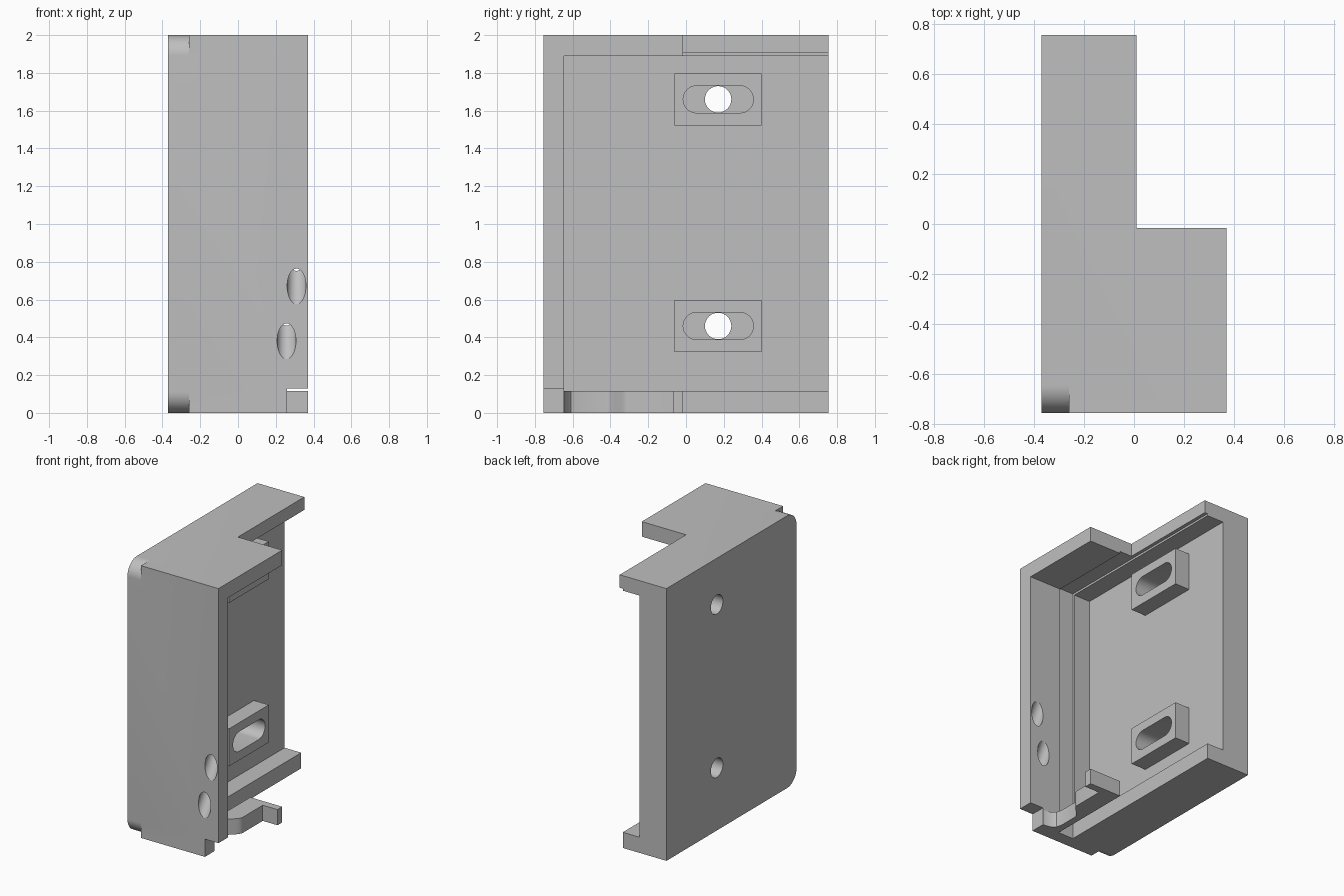
import bpy, bmesh, math
from mathutils import Vector

cube = bpy.data.objects.get("Cube")
if cube:
    bpy.data.objects.remove(cube, do_unlink=True)

grey = bpy.data.materials.new("plain grey")
grey.use_nodes = True
colour = (0.52, 0.52, 0.52, 1)
grey.diffuse_color = colour
grey.node_tree.nodes["Principled BSDF"].inputs["Base Color"].default_value = colour


def prism(name, points, low, high, axis="z"):
    """Extrude a flat outline: (x, y) along z, or (y, z) along x."""
    def place(p, t):
        return (p[0], p[1], t) if axis == "z" else (t, p[0], p[1])
    bm = bmesh.new()
    a = [bm.verts.new(place(p, low)) for p in points]
    b = [bm.verts.new(place(p, high)) for p in points]
    bm.faces.new(a)
    bm.faces.new(b)
    for i in range(len(a)):
        j = (i + 1) % len(a)
        bm.faces.new((a[i], a[j], b[j], b[i]))
    bmesh.ops.recalc_face_normals(bm, faces=bm.faces)
    mesh = bpy.data.meshes.new(name)
    bm.to_mesh(mesh)
    bm.free()
    mesh.materials.append(grey)
    ob = bpy.data.objects.new(name, mesh)
    bpy.context.scene.collection.objects.link(ob)
    return ob


def box(name, x, y, z):
    return prism(name, [(x[0], y[0]), (x[1], y[0]), (x[1], y[1]), (x[0], y[1])], *z)


def arc(cy, cz, r, start, end, n=16):
    angles = [math.radians(start + (end - start) * i / n) for i in range(n + 1)]
    return [(cy + r * math.cos(t), cz + r * math.sin(t)) for t in angles]


def combine(target, tool, operation="DIFFERENCE"):
    """Apply a boolean and remove the helper."""
    tool.hide_render = True
    mod = target.modifiers.new("bool", "BOOLEAN")
    mod.operation, mod.object, mod.solver = operation, tool, "EXACT"
    bpy.context.view_layer.update()
    graph = bpy.context.evaluated_depsgraph_get()
    mesh = bpy.data.meshes.new_from_object(target.evaluated_get(graph))
    target.modifiers.clear()
    target.data = mesh
    bpy.data.objects.remove(tool, do_unlink=True)


# Stepped housing block
L, F, B, S = -0.37, -0.755, 0.755, -0.015
housing = prism("housing", [(L, F), (0.37, F), (0.37, S), (0.01, S), (0.01, B), (L, B)], 0, 2)

# Hollow interior, panel groove, open underside and front notch
FAR = 1.2
combine(housing, box("cavity", (-0.15, FAR), (-0.645, FAR), (0.115, 1.89)))
combine(housing, box("groove", (-0.015, 0.11), (-0.66, FAR), (-FAR, 1.905)))
combine(housing, box("underside", (0.1, FAR), (-0.645, FAR), (-FAR, 0.13)))
combine(housing, box("notch", (0.26, FAR), (-FAR, -0.6), (-FAR, 0.13)))

# Rounded front corners on the back plate edge
R = 0.11
for zc, start, end, out in ((R, 180, 270, -0.05), (2 - R, 180, 90, 2.05)):
    edge = arc(F + R, zc, R, start, end)
    outline = edge + [(F + R, out), (F - 0.05, out), (F - 0.05, zc)]
    combine(housing, prism("corner", outline, L - 0.1, -0.26, "x"))

# Mounting bosses with slots and screw holes
for z in (0.46, 1.66):
    combine(housing, box("boss", (-0.2, -0.03), (-0.06, 0.4), (z - 0.138, z + 0.138)), "UNION")
    slot = arc(0.285, z, 0.072, -90, 90) + arc(0.057, z, 0.072, 90, 270)
    combine(housing, prism("slot", slot, -0.26, 0.1, "x"))
    combine(housing, prism("screw_hole", arc(0.17, z, 0.07, 0, 348.75, 31), -0.6, 0.1, "x"))

# Slanted cable holes through the front wall
for x, z in ((0.31, 0.67), (0.257, 0.38)):
    drill = prism("drill", arc(0, 0, 0.05, 0, 348.75, 31), -0.3, 0.5)
    direction = Vector((0, math.cos(math.radians(58)), math.sin(math.radians(58))))
    drill.rotation_euler = direction.to_track_quat("Z", "Y").to_euler()
    drill.location = (x, F, z)
    combine(housing, drill)

# Springy clip along the open bottom edge, ending in a tab
wave = []
for i in range(13):
    t = i / 12
    wave.append((0.205 - 0.045 * math.cos(math.pi * t), -0.43 + 0.13 * t))
clip = [(0.11, -0.66), (0.25, -0.66), (0.25, -0.645), (0.2, -0.635), (0.17, -0.61), (0.16, -0.57)]
clip += wave + [(0.25, -0.07), (0.37, -0.07), (0.37, S), (0.11, S)]
latch = prism("bottom_clip", clip, 0, 0.115)

# Smooth curves, sharp corners
for ob in (housing, latch):
    bpy.ops.object.select_all(action="DESELECT")
    ob.select_set(True)
    bpy.context.view_layer.objects.active = ob
    bpy.ops.object.shade_smooth_by_angle(angle=math.radians(30))
